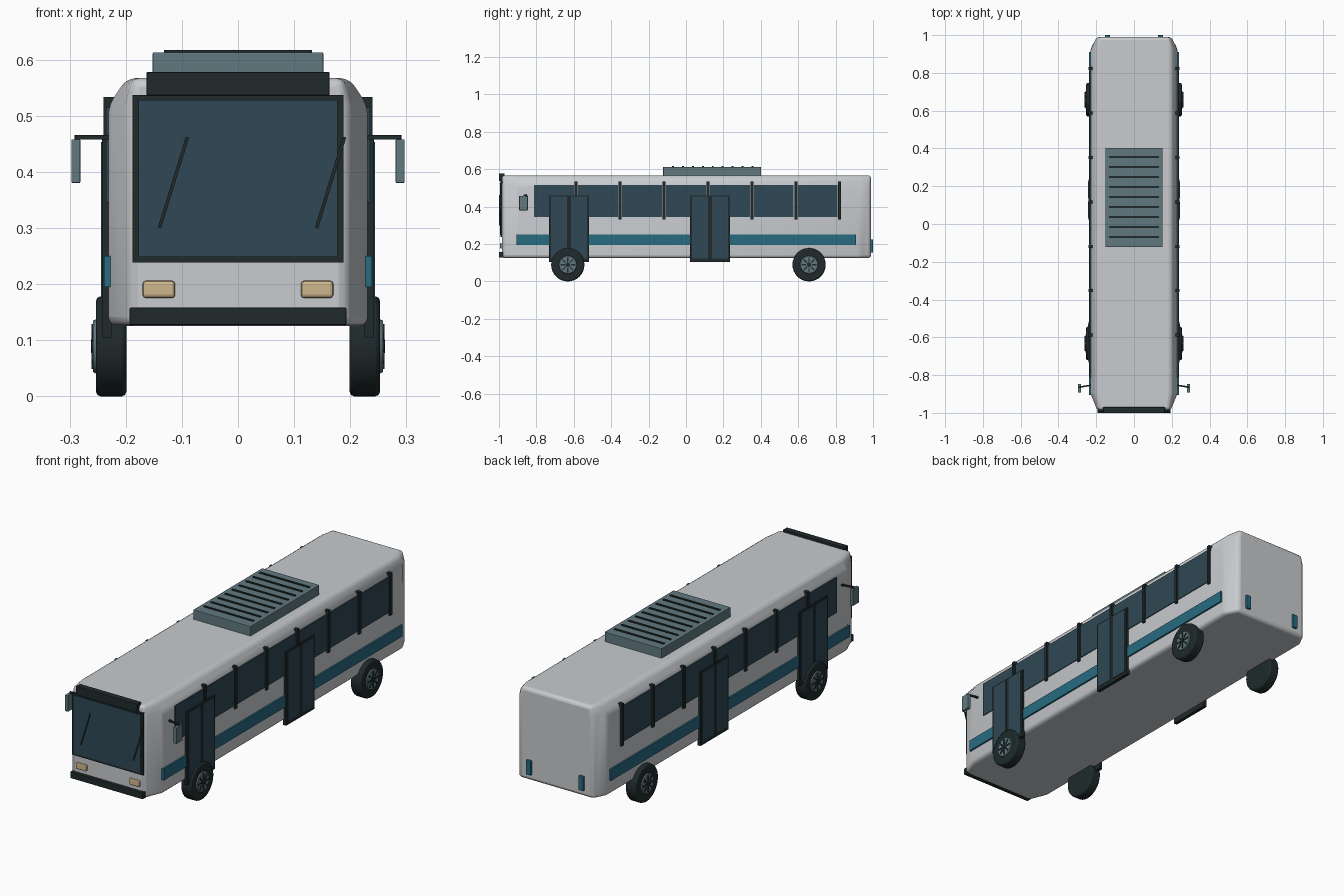
import bpy, bmesh, math
from mathutils import Matrix, Vector

cube = bpy.data.objects.get("Cube")
if cube:
    bpy.data.objects.remove(cube, do_unlink=True)


def material(name, rgb):
    m = bpy.data.materials.new(name)
    m.use_nodes = True
    m.diffuse_color = (*rgb, 1)
    m.node_tree.nodes["Principled BSDF"].inputs["Base Color"].default_value = (*rgb, 1)
    return m


PAINT = material("light grey paint", (0.58, 0.60, 0.62))
GLASS = material("blue tinted glass", (0.028, 0.065, 0.09))
TRIM = material("black trim", (0.014, 0.023, 0.024))
TEAL = material("teal accent", (0.02, 0.145, 0.22))
SLATE = material("slate grey", (0.12, 0.19, 0.215))
LAMP = material("warm lamp", (0.62, 0.47, 0.27))


def finish(name, bm, mat, bevel=0, segments=2, mirror=False):
    """Turn a bmesh into an object, with optional bevel and left/right mirror."""
    bmesh.ops.recalc_face_normals(bm, faces=bm.faces)
    mesh = bpy.data.meshes.new(name)
    bm.to_mesh(mesh)
    bm.free()
    mesh.materials.append(mat)
    ob = bpy.data.objects.new(name, mesh)
    bpy.context.collection.objects.link(ob)
    if mirror:
        ob.modifiers.new("Mirror", "MIRROR").use_mirror_merge = False
    if bevel:
        b = ob.modifiers.new("Bevel", "BEVEL")
        b.width, b.segments, b.limit_method = bevel, segments, "ANGLE"
        b.angle_limit = math.radians(25)
    return ob


def add_box(bm, x, y, z, turn=Matrix()):
    """Box from (min, max) ranges; turn is applied afterwards."""
    size = [r[1] - r[0] for r in (x, y, z)]
    mid = [(r[1] + r[0]) / 2 for r in (x, y, z)]
    bmesh.ops.create_cube(bm, size=1, matrix=turn @ Matrix.Translation(mid) @ Matrix.Diagonal((*size, 1)))


def boxes(name, mat, ranges, **options):
    bm = bmesh.new()
    for x, y, z in ranges:
        add_box(bm, x, y, z)
    return finish(name, bm, mat, **options)


def bar(bm, a, b, width):
    """Square rod between two points."""
    a, b = Vector(a), Vector(b)
    turn = Matrix.Translation(a) @ (b - a).to_track_quat("Z", "Y").to_matrix().to_4x4()
    h = width / 2
    add_box(bm, (-h, h), (-h, h), (0, (b - a).length), turn)


def disc(bm, y, z, x0, x1, r0, r1, sides):
    """Cylinder or cone along x."""
    m = Matrix.Translation(((x0 + x1) / 2, y, z)) @ Matrix.Rotation(math.pi / 2, 4, "Y")
    bmesh.ops.create_cone(bm, cap_ends=True, segments=sides, radius1=r0, radius2=r1, depth=x1 - x0, matrix=m)


def smooth(ob):
    bpy.ops.object.select_all(action="DESELECT")
    ob.select_set(True)
    bpy.context.view_layer.objects.active = ob
    bpy.ops.object.shade_smooth_by_angle(angle=math.radians(35))


# Body shell: cross-sections lofted from front to back, narrowed at both ends
BOTTOM, SHOULDER, ROOF = 0.125, 0.518, 0.567
bm = bmesh.new()
rings = []
for y, side, top in ((-0.985, 0.195, 0.19), (-0.895, 0.231, 0.198), (0.925, 0.231, 0.198), (0.99, 0.197, 0.19)):
    half = [(side, BOTTOM), (side, SHOULDER), (top, ROOF)]
    outline = half + [(-x, z) for x, z in reversed(half)]
    rings.append([bm.verts.new((x, y, z)) for x, z in outline])
for a, b in zip(rings, rings[1:]):
    for i in range(len(a)):
        j = (i + 1) % len(a)
        bm.faces.new((a[i], a[j], b[j], b[i]))
bm.faces.new(rings[0])
bm.faces.new(rings[-1])
smooth(finish("body_shell", bm, PAINT, bevel=0.016, segments=3))

# Front end: windscreen, visor, bumper, headlights, wipers
boxes("windscreen_frame", TRIM, [((-0.188, 0.188), (-0.992, -0.975), (0.238, 0.537))])
boxes("windscreen_glass", GLASS, [((-0.177, 0.177), (-0.995, -0.98), (0.248, 0.528))])
boxes("destination_visor", TRIM, [((-0.163, 0.163), (-1.0, -0.97), (0.536, 0.578))], bevel=0.002)
boxes("front_bumper", TRIM, [((-0.193, 0.193), (-1.0, -0.97), (0.127, 0.158))], bevel=0.002)
boxes("headlights", LAMP, [((0.112, 0.17), (-0.994, -0.975), (0.175, 0.206))], bevel=0.006, mirror=True)
bm = bmesh.new()
for x in (-0.14, 0.14):
    bar(bm, (x, -0.996, 0.3), (x + 0.05, -0.996, 0.462), 0.006)
finish("wipers", bm, TRIM)

# Tail lights
boxes("tail_lights", TEAL, [((0.127, 0.153), (0.98, 1.0), (0.155, 0.225))], bevel=0.003, mirror=True)

# Side windows, pillars and stripe
PITCH = 0.235
pillars = [-0.588 + PITCH * i for i in range(7)]
boxes("side_windows", GLASS,
      [((0.22, 0.235), (y - PITCH + 0.011, y - 0.011), (0.345, 0.515)) for y in pillars], mirror=True)
boxes("window_pillars", TRIM,
      [((0.22, 0.24), (y - 0.008, y + 0.008), (0.33, 0.533)) for y in pillars], mirror=True)
boxes("side_stripe", TEAL, [((0.22, 0.239), (-0.905, 0.91), (0.195, 0.25))], mirror=True)

# Double-leaf doors
frames, panes = [], []
for y in (-0.626, 0.128):
    frames.append(((0.225, 0.242), (y - 0.107, y + 0.107), (0.105, 0.46)))
    for lo, hi in ((-0.096, -0.01), (0.01, 0.096)):
        panes.append(((0.235, 0.2445), (y + lo, y + hi), (0.122, 0.453)))
boxes("door_frames", TRIM, frames, mirror=True)
boxes("door_glass", GLASS, panes, mirror=True)

# Roof cooling unit with slats
boxes("roof_unit", SLATE, [((-0.152, 0.152), (-0.122, 0.402), (0.56, 0.613))], bevel=0.002)
boxes("roof_unit_slats", TRIM,
      [((-0.132, 0.132), (y - 0.005, y + 0.005), (0.61, 0.617))
       for y in (-0.069 + 0.053 * i for i in range(9))])

# Wing mirrors
bm = bmesh.new()
bar(bm, (0.225, -0.853, 0.462), (0.291, -0.864, 0.462), 0.008)
finish("mirror_arms", bm, TRIM, mirror=True)
boxes("wing_mirrors", SLATE, [((0.281, 0.297), (-0.892, -0.846), (0.38, 0.458))], bevel=0.002, mirror=True)

# Wheels: tyre, rim and radial slots
R = 0.089
for label, y in (("front", -0.632), ("rear", 0.658)):
    bm = bmesh.new()
    disc(bm, y, R, 0.199, 0.253, R, R, 32)
    smooth(finish(label + "_tyres", bm, TRIM, bevel=0.008, mirror=True))
    bm = bmesh.new()
    disc(bm, y, R, 0.25, 0.258, 0.05, 0.046, 24)
    smooth(finish(label + "_rims", bm, SLATE, mirror=True))
    bm = bmesh.new()
    disc(bm, y, R, 0.256, 0.262, 0.012, 0.012, 12)
    for i in range(8):
        turn = Matrix.Translation((0, y, R)) @ Matrix.Rotation(math.tau * i / 8, 4, "X")
        add_box(bm, (0.255, 0.261), (-0.0035, 0.0035), (0.016, 0.04), turn)
    finish(label + "_rim_slots", bm, TRIM, mirror=True)
